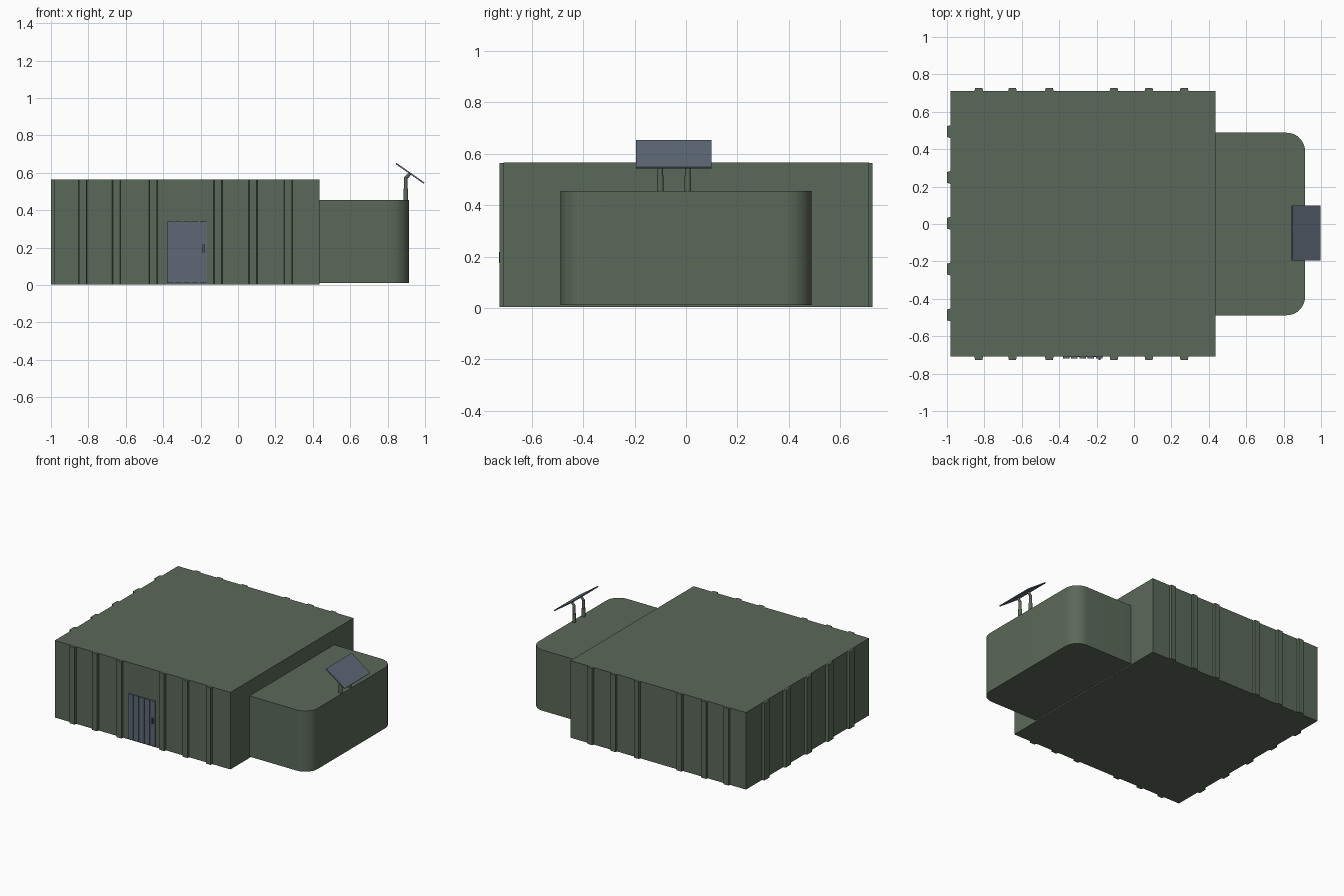
import bpy, bmesh, math
from mathutils import Vector

if "Cube" in bpy.data.objects:
    bpy.data.objects.remove(bpy.data.objects["Cube"])


def material(name, rgb):
    m = bpy.data.materials.new(name)
    m.diffuse_color = (*rgb, 1)
    m.use_nodes = True
    m.node_tree.nodes["Principled BSDF"].inputs["Base Color"].default_value = m.diffuse_color
    return m


GREEN = material("olive green", (0.105, 0.14, 0.10))
BLUE = material("slate blue", (0.11, 0.14, 0.18))
DARK = material("dark slate", (0.075, 0.09, 0.125))


def finish(name, bm, mat):
    bmesh.ops.recalc_face_normals(bm, faces=bm.faces)
    me = bpy.data.meshes.new(name)
    bm.to_mesh(me)
    bm.free()
    me.materials.append(mat)
    ob = bpy.data.objects.new(name, me)
    bpy.context.collection.objects.link(ob)
    return ob


def prism(name, outline, z0, z1, mat):
    """Extrude an xy outline from z0 up to z1."""
    bm = bmesh.new()
    face = bm.faces.new([bm.verts.new((x, y, z0)) for x, y in outline])
    ext = bmesh.ops.extrude_face_region(bm, geom=[face])
    for v in ext["geom"]:
        if isinstance(v, bmesh.types.BMVert):
            v.co.z = z1
    return finish(name, bm, mat)


def box(name, x0, x1, y0, y1, z0, z1, mat):
    return prism(name, [(x0, y0), (x1, y0), (x1, y1), (x0, y1)], z0, z1, mat)


# main hall
X0, X1, YF, YB, TOP = -0.982, 0.435, -0.709, 0.711, 0.565
box("main_hall", X0, X1, YF, YB, 0.003, TOP, GREEN)

# wall ribs with chamfered edges, front and back
for i, x in enumerate((-0.83, -0.65, -0.453, -0.107, 0.08, 0.268)):
    for side, y, d in (("front", YF, -0.017), ("back", YB, 0.015)):
        w = 0.023
        prism(f"{side}_rib_{i}", [(x - w, y), (x - w * 0.85, y + d),
                                  (x + w * 0.85, y + d), (x + w, y)], 0.003, TOP - 0.001, GREEN)

# wall ribs on the left end
for i in range(5):
    y, w = 0.494 - 0.245 * i, 0.034
    prism(f"left_rib_{i}", [(X0, y - w), (-1, y - w * 0.85),
                            (-1, y + w * 0.85), (X0, y + w)], 0.003, TOP - 0.001, GREEN)

# side annex with two rounded vertical corners
R, AX, AY = 0.1, 0.915, 0.488
arc = [(AX - R + R * math.sin(t), -AY + R - R * math.cos(t))
       for t in (math.pi / 2 * k / 12 for k in range(13))]
outline = [(X1 - 0.01, -AY)] + arc + [(x, -y) for x, y in reversed(arc)] + [(X1 - 0.01, AY)]
annex = prism("annex", outline, 0.012, 0.455, GREEN)
bpy.context.view_layer.objects.active = annex
annex.select_set(True)
bpy.ops.object.shade_smooth_by_angle(angle=math.radians(30))
annex.select_set(False)

# door: backing plate, raised slats and handle
box("door_plate", -0.38, -0.165, YF - 0.003, YF, 0.01, 0.335, BLUE)
for i in range(5):
    x = -0.38 + 0.044 * i
    box(f"door_slat_{i}", x, x + 0.035, YF - 0.009, YF, 0.01, 0.34, BLUE)
box("door_handle", -0.19, -0.18, YF - 0.018, YF - 0.008, 0.175, 0.217, DARK)

# tilted solar panel
a, b = Vector((0.845, 0, 0.65)), Vector((0.995, 0, 0.545))
n = Vector((-(b.z - a.z), 0, b.x - a.x)).normalized() * 0.004
bm = bmesh.new()
face = bm.faces.new([bm.verts.new((p.x, -0.195, p.z)) for p in (a - n, b - n, b + n, a + n)])
ext = bmesh.ops.extrude_face_region(bm, geom=[face])
for v in ext["geom"]:
    if isinstance(v, bmesh.types.BMVert):
        v.co.y = 0.1
finish("solar_panel", bm, BLUE)


def rod(name, p, q, r):
    p, q = Vector(p), Vector(q)
    bm = bmesh.new()
    bmesh.ops.create_cone(bm, cap_ends=True, segments=12, radius1=r, radius2=r, depth=(q - p).length)
    rot = (q - p).to_track_quat("Z", "Y").to_matrix().to_4x4()
    rot.translation = (p + q) / 2
    bmesh.ops.transform(bm, matrix=rot, verts=bm.verts)
    finish(name, bm, GREEN)


# panel posts: thick foot, thin stem, bent arm
for i, y in enumerate((-0.1, 0.007)):
    rod(f"post_foot_{i}", (0.897, y, 0.45), (0.897, y, 0.515), 0.0125)
    rod(f"post_stem_{i}", (0.897, y, 0.51), (0.897, y, 0.575), 0.010)
    rod(f"post_arm_{i}", (0.895, y, 0.57), (0.92, y, 0.597), 0.009)
